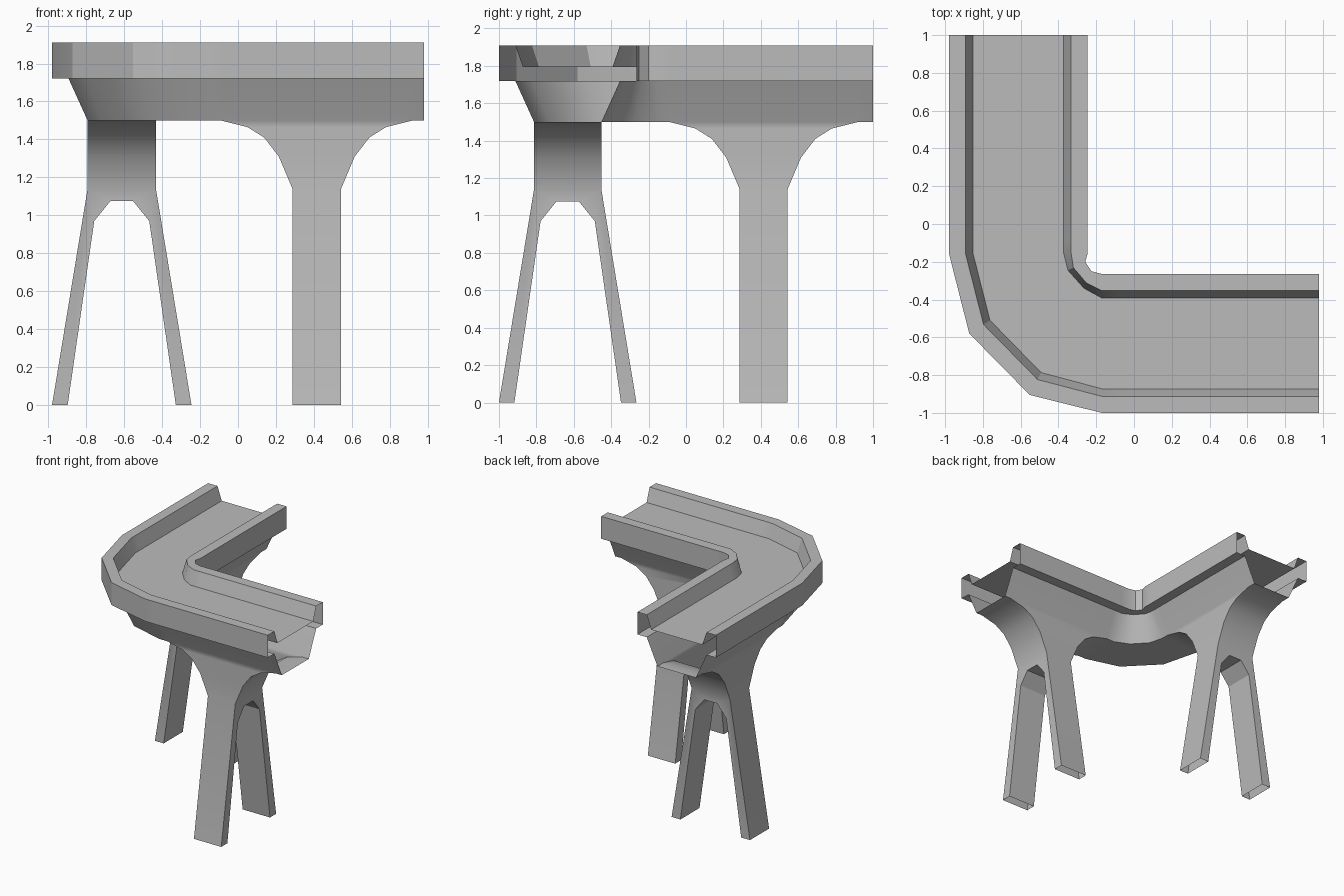
import bpy
import bmesh
import math
from mathutils import Vector

cube = bpy.data.objects.get("Cube")
if cube:
    bpy.data.objects.remove(cube, do_unlink=True)

# Shared sizes
ARM_X, ARM_Y = -0.6125, -0.6325      # centre lines of the two arms
HALF, DECK, SOLE = 0.3675, 0.24, 0.18
TROUGH_Z = 1.5
PIER_AT, FLARE, STEM = 0.415, 0.505, 0.128

bm = bmesh.new()


def face(points):
    bm.faces.new([bm.verts.new(p) for p in points])


# Deck: hollow channel section as (offset across, height), mirrored
half_section = [(SOLE, TROUGH_Z), (0.28, 1.72), (HALF, 1.72),
                (HALF, 1.91), (0.28, 1.91), (DECK, 1.795)]
section = half_section + [(-v, z) for v, z in reversed(half_section)]


def along_left(y):
    return lambda v: Vector((ARM_X + v, y, 0))


def along_front(x):
    return lambda v: Vector((x, ARM_Y + v, 0))


def bend(outer, deck, inner):
    """Corner station running through three plan points."""
    o, d, i = (Vector((*p, 0)) for p in (outer, deck, inner))

    def at(v):
        if v < DECK:
            return o.lerp(d, (v + HALF) / (DECK + HALF))
        return d.lerp(i, (v - DECK) / (HALF - DECK))
    return at


pier_span = (PIER_AT + FLARE, PIER_AT - FLARE)
stations = [along_left(y) for y in (1.0, *pier_span, -0.155)]
stations += [bend((-0.872, -0.58), (-0.35, -0.245), (-0.258, -0.2)),
             bend((-0.552, -0.905), (-0.265, -0.34), (-0.225, -0.25))]
stations += [along_front(x) for x in (-0.17, *reversed(pier_span), 0.98)]
over_pier = (1, 7)                    # spans where the pier opens into the deck

rings = [[s(v) + Vector((0, 0, z)) for v, z in section] for s in stations]
for i, (a, b) in enumerate(zip(rings, rings[1:])):
    for j in range(len(section)):
        k = (j + 1) % len(section)
        if k == 0 and i in over_pier:
            continue
        face([a[j], a[k], b[k], b[j]])


# Piers: flared head above a pair of splayed legs
flare = [(FLARE, TROUGH_Z), (0.365, 1.465), (0.277, 1.41),
         (0.2, 1.31), (STEM, 1.14)]
arch = [(0.285, 0), (0.145, 0.97), (0.06, 1.075)]
leg = [(SOLE, 1.14), (HALF, 0)] + arch
outline = leg + [(-v, z) for v, z in reversed(leg)]


def pier(place):
    head = flare + [(-u, z) for u, z in reversed(flare)]
    for s in (1, -1):
        # head cheeks, curved head ends, leg faces
        face([place(u, s * SOLE, z) for u, z in head])
        for (u0, z0), (u1, z1) in zip(flare, flare[1:]):
            face([place(s * u0, -SOLE, z0), place(s * u0, SOLE, z0),
                  place(s * u1, SOLE, z1), place(s * u1, -SOLE, z1)])
        face([place(s * STEM, v, z) for v, z in outline])
    # leg sides and arch underside, leaving feet and top open
    for (v0, z0), (v1, z1) in zip(outline, outline[1:]):
        if z0 == z1 == 0:
            continue
        face([place(-STEM, v0, z0), place(STEM, v0, z0),
              place(STEM, v1, z1), place(-STEM, v1, z1)])


pier(lambda u, v, z: (ARM_X + v, PIER_AT + u, z))
pier(lambda u, v, z: (PIER_AT + u, ARM_Y + v, z))

# Weld the parts into one shell
bmesh.ops.remove_doubles(bm, verts=bm.verts, dist=0.0005)
bmesh.ops.recalc_face_normals(bm, faces=bm.faces)
mesh = bpy.data.meshes.new("elevated_corner_channel")
bm.to_mesh(mesh)
bm.free()

grey = bpy.data.materials.new("plain_grey")
grey.use_nodes = True
colour = (0.5, 0.5, 0.5, 1)
grey.diffuse_color = colour
grey.node_tree.nodes["Principled BSDF"].inputs["Base Color"].default_value = colour
mesh.materials.append(grey)

channel = bpy.data.objects.new("elevated_corner_channel", mesh)
bpy.context.collection.objects.link(channel)
bpy.context.view_layer.objects.active = channel
channel.select_set(True)
bpy.ops.object.shade_smooth_by_angle(angle=math.radians(28))
